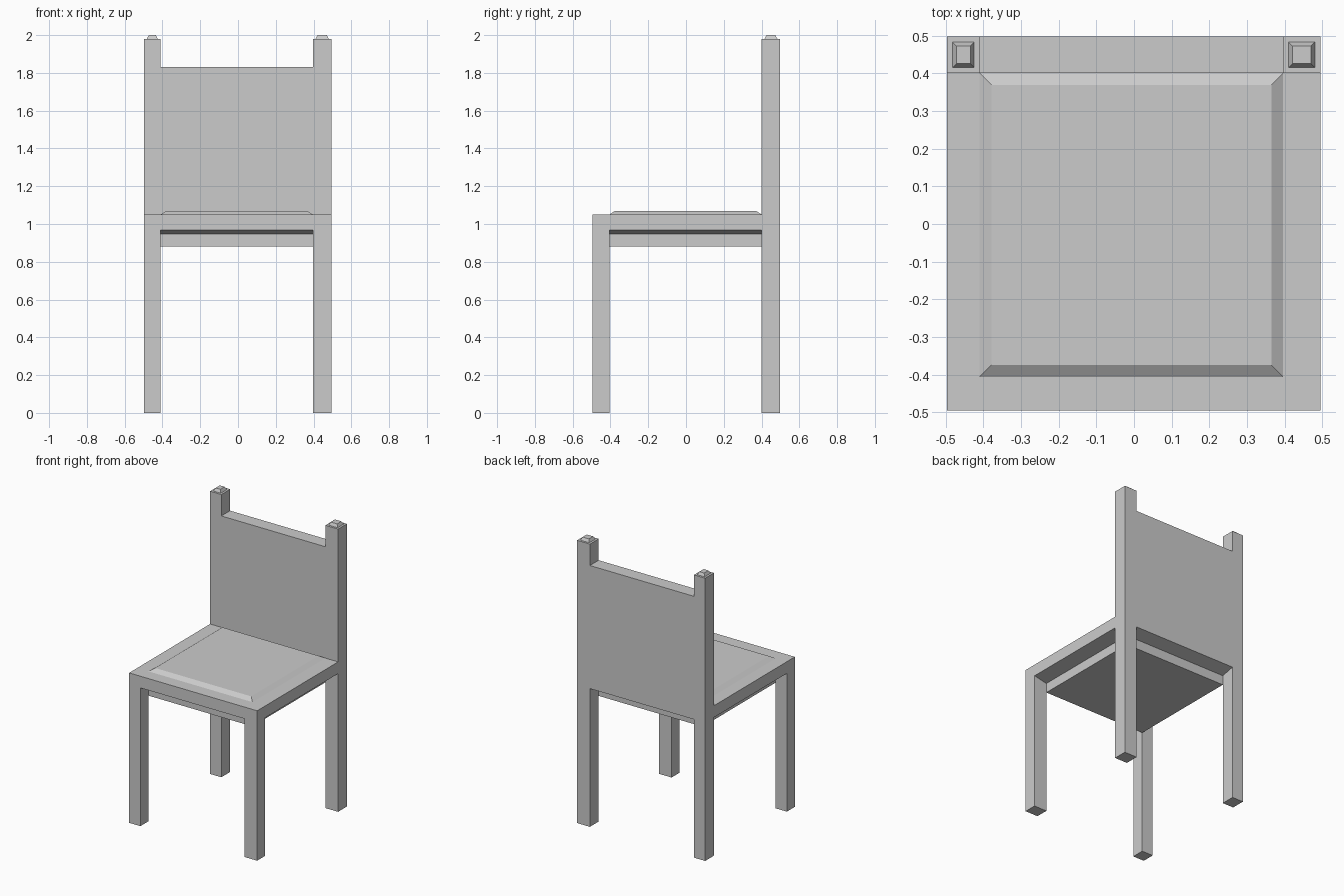
import bpy, bmesh

if "Cube" in bpy.data.objects:
    bpy.data.objects.remove(bpy.data.objects["Cube"])

# Outer outline and inner (between the legs) outline of the chair
X0, X1, Y0, Y1 = -0.497, 0.495, -0.495, 0.498
IX0, IX1, IY0, IY1 = -0.41, 0.396, -0.406, 0.401
OUTER, INNER = (X0, X1, Y0, Y1), (IX0, IX1, IY0, IY1)


def stack(name, levels):
    """Closed solid lofted through ((x0, x1, y0, y1), z) rectangles, bottom to top."""
    bm = bmesh.new()
    rings = [[bm.verts.new((x, y, z)) for x, y in ((a, c), (b, c), (b, d), (a, d))]
             for (a, b, c, d), z in levels]
    bm.faces.new(rings[0][::-1])
    bm.faces.new(rings[-1])
    for lo, hi in zip(rings, rings[1:]):
        for i in range(4):
            j = (i + 1) % 4
            bm.faces.new((lo[i], lo[j], hi[j], hi[i]))
    bmesh.ops.recalc_face_normals(bm, faces=bm.faces)
    mesh = bpy.data.meshes.new(name)
    bm.to_mesh(mesh)
    bm.free()
    obj = bpy.data.objects.new(name, mesh)
    bpy.context.collection.objects.link(obj)
    return obj


def inset(rect, d):
    a, b, c, e = rect
    return (a + d, b - d, c + d, e - d)


# Seat: lower apron, sloped underside, frame and bevelled raised pad
PAD = inset(INNER, 0.031)
stack("seat", [(INNER, 0.88), (INNER, 0.947), (OUTER, 0.968), (OUTER, 1.05)])
stack("seat_pad", [(INNER, 1.05), (PAD, 1.07)])

# Legs, and rear posts with small stepped, tapered finials
for side, (a, b) in (("left", (X0, IX0)), ("right", (IX1, X1))):
    stack(f"front_leg_{side}", [((a, b, Y0, IY0), 0), ((a, b, Y0, IY0), 0.968)])
    post = (a, b, IY1, Y1)
    stack(f"rear_leg_{side}", [(post, 0), (post, 0.968)])
    stack(f"back_post_{side}", [(post, 1.05), (post, 1.98),
                                (inset(post, 0.0145), 1.98), (inset(post, 0.025), 2.0)])

# Backrest panel between the posts
panel = (IX0, IX1, IY1, Y1)
stack("backrest", [(panel, 1.05), (panel, 1.83)])
